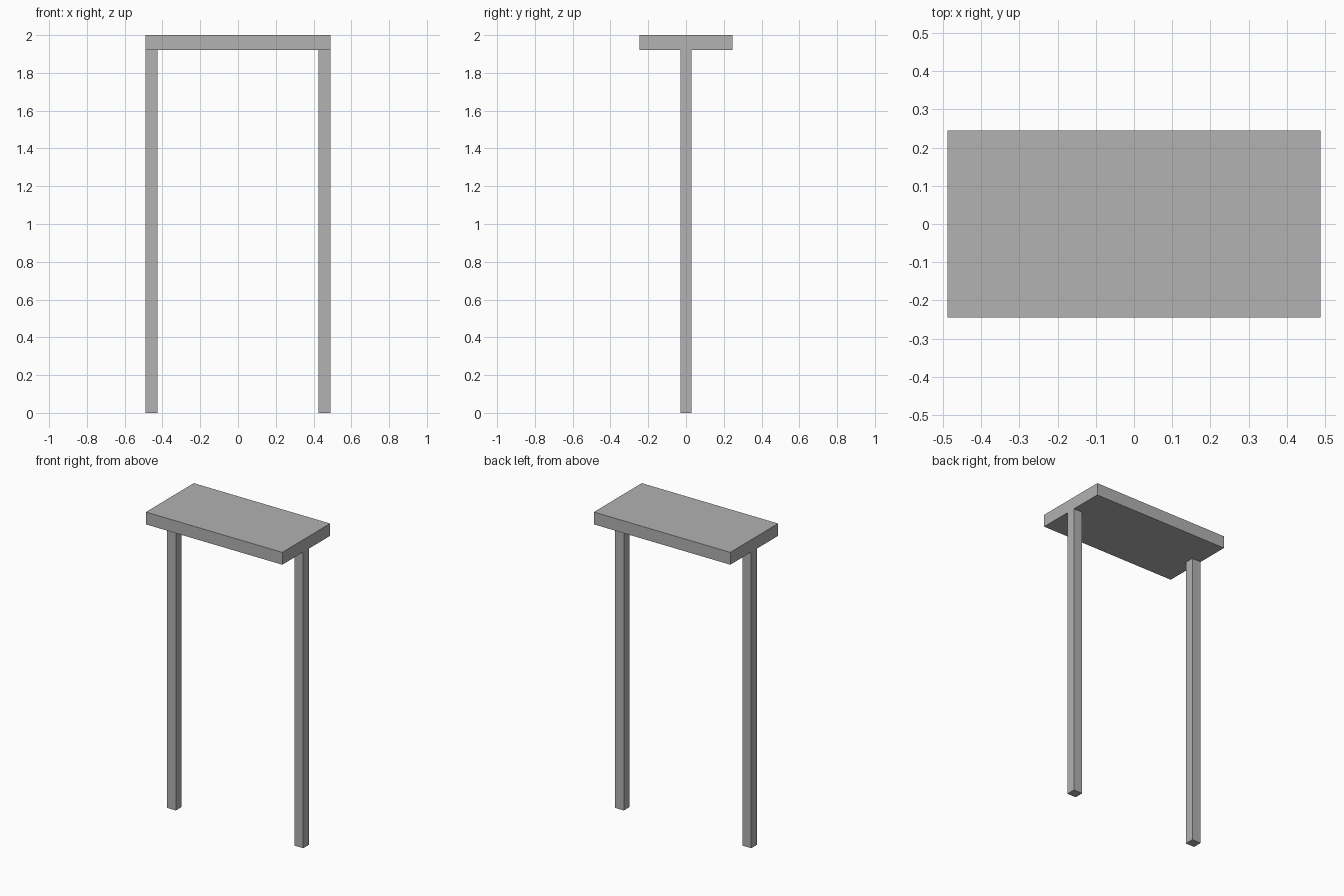
import bpy

cube = bpy.data.objects.get("Cube")
if cube:
    bpy.data.objects.remove(cube, do_unlink=True)

# Single grey finish
grey = bpy.data.materials.new("plain_grey")
grey.use_nodes = True
colour = (0.445, 0.445, 0.445, 1)
grey.diffuse_color = colour
grey.node_tree.nodes["Principled BSDF"].inputs["Base Color"].default_value = colour


def box(name, centre, size):
    bpy.ops.mesh.primitive_cube_add(size=1, location=centre)
    obj = bpy.context.object
    obj.name = name
    obj.scale = size
    bpy.ops.object.transform_apply(location=False, rotation=False, scale=True)
    obj.data.materials.append(grey)
    return obj


HEIGHT, WIDTH, DEPTH = 2.0, 0.978, 0.49
SLAB = 0.08
LEG_X, LEG_Y = 0.064, 0.06
leg_height = HEIGHT - SLAB

# Flat slab on top
box("table_top", (0, 0, HEIGHT - SLAB / 2), (WIDTH, DEPTH, SLAB))

# One leg centred under each end, flush with the slab's ends
for side, name in ((1, "left_leg"), (-1, "right_leg")):
    box(name, (side * (WIDTH - LEG_X) / 2, 0, leg_height / 2),
        (LEG_X, LEG_Y, leg_height))
